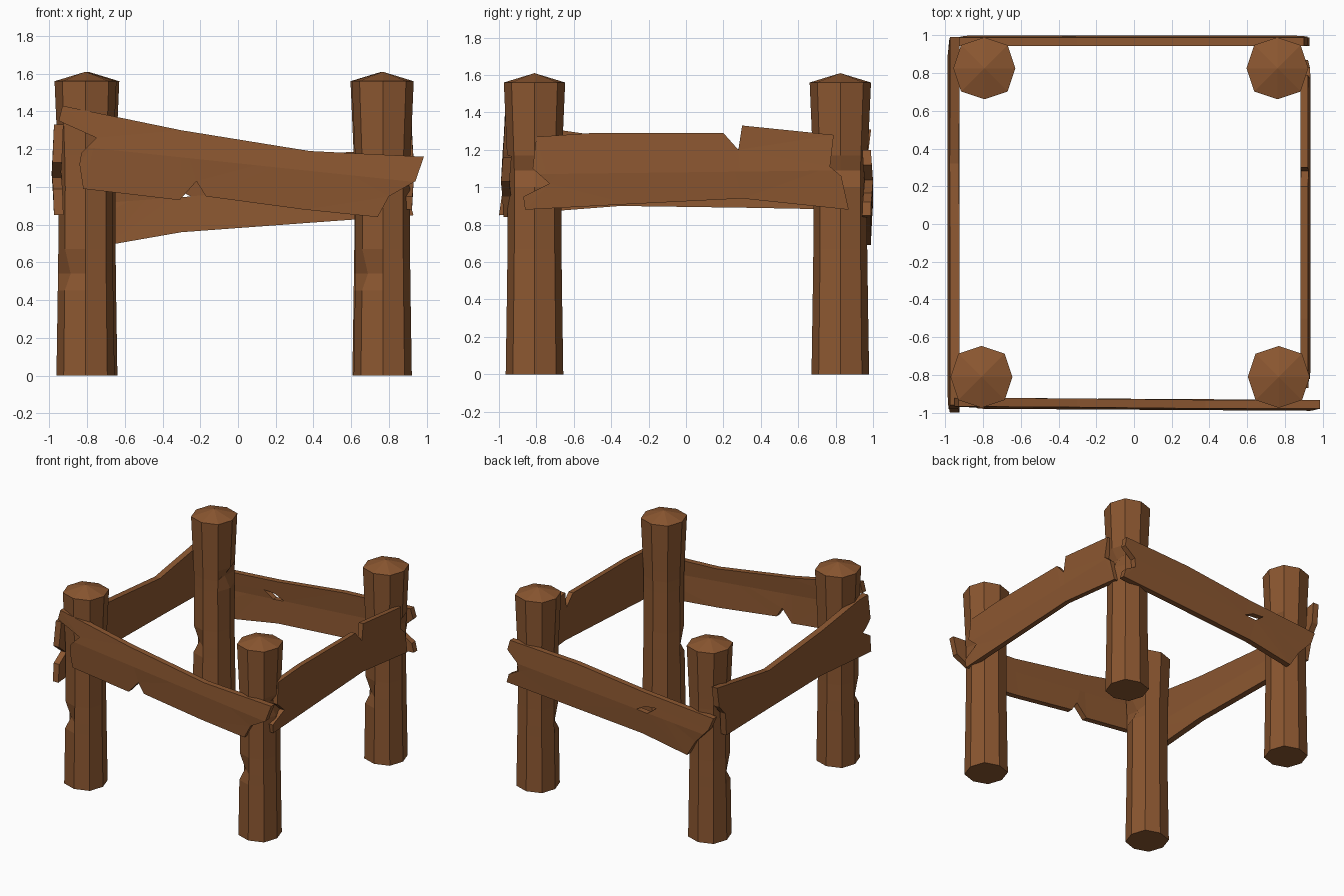
import bpy, bmesh
from mathutils import Vector

if "Cube" in bpy.data.objects:
    bpy.data.objects.remove(bpy.data.objects["Cube"])

wood = bpy.data.materials.new("brown wood")
wood.diffuse_color = (0.26, 0.095, 0.03, 1)
wood.use_nodes = True
wood.node_tree.nodes["Principled BSDF"].inputs["Base Color"].default_value = wood.diffuse_color


def finish(bm, name):
    bmesh.ops.recalc_face_normals(bm, faces=bm.faces[:])
    me = bpy.data.meshes.new(name)
    bm.to_mesh(me)
    bm.free()
    me.materials.append(wood)
    ob = bpy.data.objects.new(name, me)
    bpy.context.collection.objects.link(ob)


# Octagonal post with a low pointed cap and two chipped corners
def post(name, cx, cy):
    dirs = [(1, 0), (.75, .75), (0, 1), (-.75, .75),
            (-1, 0), (-.75, -.75), (0, -1), (.75, -.75)]
    profile = [(0, .154), (.45, .147), (.54, .146), (.67, .144), (1.0, .143),
               (1.09, .144), (1.17, .147), (1.56, .164)]
    dents = {(2, 5): .72, (5, 0): .66}     # (ring, corner): inward scale
    bm = bmesh.new()
    rings = []
    for i, (z, r) in enumerate(profile):
        ring = []
        for j, (dx, dy) in enumerate(dirs):
            s = r * dents.get((i, j), 1)
            ring.append(bm.verts.new((cx + dx * s, cy + dy * s, z)))
        rings.append(ring)
    for a, b in zip(rings, rings[1:]):
        for j in range(8):
            k = (j + 1) % 8
            bm.faces.new((a[j], a[k], b[k], b[j]))
    bm.faces.new(rings[0])
    apex = bm.verts.new((cx, cy, 1.61))
    for j in range(8):
        bm.faces.new((rings[-1][j], rings[-1][(j + 1) % 8], apex))
    finish(bm, name)


# Broken plank: outline in (along, height), creased along the middle, thickened
def plank(name, outline, crease, place, inner, outer, slope=0, hole=None):
    bm = bmesh.new()
    edges = []
    for loop in filter(None, (outline, hole)):
        vs = [bm.verts.new((u, 0, z)) for u, z in loop]
        edges += [bm.edges.new((vs[i - 1], vs[i])) for i in range(len(vs))]
    bmesh.ops.triangle_fill(bm, use_beauty=True, edges=edges)
    (u0, z0), (u1, z1) = crease
    n = Vector((z0 - z1, 0, u1 - u0)).normalized()
    p = Vector((u0, 0, z0))
    bmesh.ops.bisect_plane(bm, geom=bm.verts[:] + bm.edges[:] + bm.faces[:],
                           plane_co=p, plane_no=n)
    for v in bm.verts:
        d = abs((v.co - p).dot(n))
        v.co.y = inner + slope * v.co.x + .012 * max(0, 1 - d / .15)
    ext = bmesh.ops.extrude_face_region(bm, geom=bm.faces[:])["geom"]
    for v in ext:
        if isinstance(v, bmesh.types.BMVert):
            v.co.y += outer - inner
    for v in bm.verts:
        v.co = Vector(place(v.co.x, v.co.y, v.co.z))
    finish(bm, name)


for name, x, y in (("front_left_post", -.808, -.81), ("front_right_post", .767, -.81),
                   ("back_left_post", -.793, .825), ("back_right_post", .76, .825)):
    post(name, x, y)

plank("front_plank",
      [(-.93, 1.43), (-.3, 1.30), (.38, 1.19), (.985, 1.16), (.94, 1.03), (.80, .95),
       (.74, .84), (.35, .88), (-.17, .95), (-.22, 1.03), (-.31, .93), (-.82, .99),
       (-.84, 1.12), (-.83, 1.18), (-.75, 1.26), (-.95, 1.35)],
      ((-.9, 1.22), (.9, 1.03)), lambda u, v, z: (u, -v, z), .926, .972, .006)

plank("back_plank",
      [(.90, 1.20), (.3, 1.17), (-.3, 1.10), (-.94, 1.05), (-.90, .95), (-.78, .82),
       (-.70, .69), (-.3, .76), (.38, .81), (.93, .85), (.91, .92), (.82, .97),
       (.83, 1.04), (.92, 1.12)],
      ((-.9, .90), (.9, 1.04)), lambda u, v, z: (u, v, z), .942, .988, 0,
      [(-.43, 1.0), (-.33, .99), (-.25, .95), (-.35, .94)])

plank("left_plank",
      [(-.96, 1.33), (-.85, 1.33), (-.35, 1.26), (.32, 1.20), (.99, 1.31), (.97, 1.15),
       (.90, 1.07), (.87, .88), (.35, .89), (-.35, .90), (-1.0, .85), (-.98, .99),
       (-.88, 1.05), (-.98, 1.13)],
      ((-.9, 1.08), (.9, 1.06)), lambda u, v, z: (-v, u, z), .925, .975)

plank("right_plank",
      [(-.80, 1.27), (-.5, 1.29), (.2, 1.29), (.28, 1.20), (.30, 1.33), (.79, 1.28),
       (.77, 1.11), (.83, 1.06), (.87, .88), (.3, .94), (-.3, .91), (-.86, .88),
       (-.87, .95), (-.73, 1.02), (-.82, 1.10)],
      ((-.8, 1.07), (.8, 1.09)), lambda u, v, z: (v, u, z), .882, .922)
